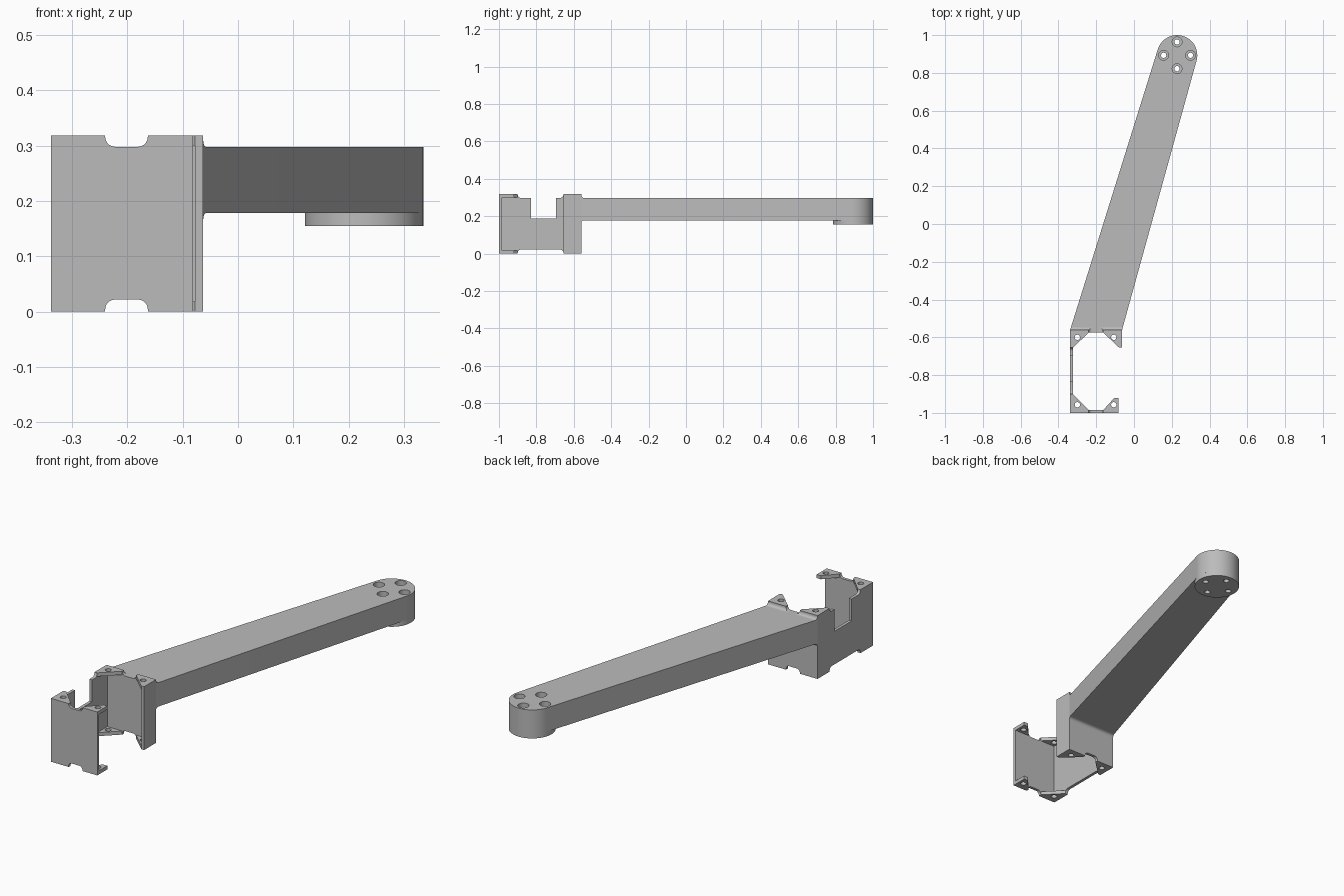
import bpy, bmesh, math
from mathutils import Vector

cube = bpy.data.objects.get("Cube")
if cube:
    bpy.data.objects.remove(cube, do_unlink=True)

GREY = bpy.data.materials.new("plain grey")
GREY.use_nodes = True
GREY.diffuse_color = (0.5, 0.5, 0.5, 1)
GREY.node_tree.nodes["Principled BSDF"].inputs["Base Color"].default_value = (0.5, 0.5, 0.5, 1)

# Main levels and bracket edges
TOP, ARM_TOP, ARM_LOW, BOSS_LOW = 0.318, 0.298, 0.178, 0.155
LEFT, RIGHT, FRONT_END = -0.338, -0.063, -0.081
FRONT, BACK, WALL = -1.0, -0.56, 0.015
TAB, NOTCH = 0.018, 0.022
TIP, TIP_R = Vector((0.228, 0.893)), 0.107


def prism(name, points, lo, hi, axis="z"):
    """Extrude a flat outline between lo and hi along an axis."""
    place = {"x": lambda u, v, w: (w, u, v),
             "y": lambda u, v, w: (u, w, v),
             "z": lambda u, v, w: (u, v, w)}[axis]
    bm = bmesh.new()
    ends = [[bm.verts.new(place(u, v, w)) for u, v in points] for w in (lo, hi)]
    bm.faces.new(ends[0])
    bm.faces.new(ends[1])
    n = len(points)
    for i in range(n):
        j = (i + 1) % n
        bm.faces.new((ends[0][i], ends[0][j], ends[1][j], ends[1][i]))
    bmesh.ops.recalc_face_normals(bm, faces=bm.faces)
    mesh = bpy.data.meshes.new(name)
    bm.to_mesh(mesh)
    bm.free()
    mesh.materials.append(GREY)
    obj = bpy.data.objects.new(name, mesh)
    bpy.context.collection.objects.link(obj)
    return obj


def arc(cx, cy, r, start, end, steps):
    return [(cx + r * math.cos(a), cy + r * math.sin(a)) for a in
            (math.radians(start + (end - start) * i / steps) for i in range(steps + 1))]


def disc(name, x, y, r, lo, hi, sides=24):
    return prism(name, arc(x, y, r, 0, 360, sides)[:-1], lo, hi)


def notch(u0, u1, floor, outside, r):
    """Open notch outline with rounded inner corners."""
    s = 1 if outside > floor else -1
    left = [(u, floor + s * (v - floor)) for u, v in arc(u0 + r, floor + r, r, 180, 270, 6)]
    right = [(u, floor + s * (v - floor)) for u, v in arc(u1 - r, floor + r, r, 270, 360, 6)]
    return [(u0, outside)] + left + right + [(u1, outside)]


def cut(obj, cutters):
    bpy.context.view_layer.objects.active = obj
    for c in cutters:
        mod = obj.modifiers.new("cut", "BOOLEAN")
        mod.operation, mod.solver, mod.object = "DIFFERENCE", "EXACT", c
        bpy.ops.object.modifier_apply(modifier=mod.name)


def discard(cutters):
    for c in cutters:
        bpy.data.objects.remove(c, do_unlink=True)


parts = []

# Arm: tapered bar wrapped tangentially round the tip
turn_right, turn_left = -15.6, 162.5
outline = [(LEFT, BACK), (RIGHT, BACK)] + arc(*TIP, TIP_R, turn_right, turn_left, 40)
arm = prism("arm", outline, ARM_LOW, ARM_TOP)
boss = disc("tip_boss", *TIP, TIP_R, BOSS_LOW, ARM_LOW, 64)

# Four counterbored screw holes in the tip
cutters = []
for k in range(4):
    a = math.pi / 2 * k
    x, y = TIP.x + 0.071 * math.cos(a), TIP.y + 0.071 * math.sin(a)
    cutters.append(disc("cutter", x, y, 0.014, 0, 1))
    cutters.append(disc("cutter", x, y, 0.026, 0.2, 1))
cut(arm, cutters)
cut(boss, cutters[::2])
discard(cutters)
parts += [arm, boss]

# Bracket walls: open C in plan
plan = [(LEFT, FRONT), (FRONT_END, FRONT), (FRONT_END, FRONT + WALL),
        (LEFT + WALL, FRONT + WALL), (LEFT + WALL, BACK - WALL),
        (RIGHT - WALL, BACK - WALL), (RIGHT - WALL, -0.655), (RIGHT, -0.655),
        (RIGHT, BACK), (LEFT, BACK)]
walls = prism("bracket_walls", plan, 0, TOP)

# Fillets where the arm meets the back wall, following the arm's slant
R = 0.015
fillets = []
for name, z, s in (("upper_fillet", ARM_TOP, 1), ("lower_fillet", ARM_LOW, -1)):
    curve = [(y, z + s * (v - z)) for y, v in arc(BACK + R, z + R, R, 180, 270, 6)]
    fillet = prism(name, [(BACK, z)] + curve, LEFT, RIGHT, "x")
    for v in fillet.data.vertices:
        v.co.x += 0.3 * (v.co.y - BACK)
    fillets.append(fillet)

# Rounded notches through the walls, and the side slot
cutters = []
for floor, outside in ((ARM_TOP, 0.4), (NOTCH, -0.1)):
    cutters.append(prism("cutter", notch(-0.24, -0.163, floor, outside, 0.018), -1.1, -0.5, "y"))
    cutters.append(prism("cutter", notch(-0.9, -0.655, floor, outside, 0.018), -0.4, -0.3, "x"))
cutters.append(prism("cutter", [(-0.83, 0.188), (-0.695, 0.188), (-0.695, 0.5), (-0.83, 0.5)],
                     -0.4, -0.3, "x"))
cut(walls, cutters)
cut(fillets[0], cutters[:1])
discard(cutters)
parts += [walls] + fillets

# Corner tabs with screw holes, at the top and bottom of the bracket
xl, xr = LEFT + WALL, RIGHT - WALL
yf, yb = FRONT + WALL, BACK - WALL
tabs = {
    "front_right_tab": [(xl, yf), (-0.24, yf), (xl, -0.9)],
    "front_left_tab": [(-0.163, yf), (FRONT_END, yf), (FRONT_END, -0.92), (-0.104, -0.92)],
    "back_right_tab": [(xl, yb), (-0.24, yb), (xl, -0.655)],
    "back_left_tab": [(-0.163, yb), (xr, yb), (xr, -0.655)],
}
holes = [disc("cutter", x, y, 0.014, -0.1, 0.5) for x in (-0.3, -0.107) for y in (-0.957, -0.6)]
for name, shape in tabs.items():
    for level, lo in (("lower", 0), ("upper", TOP - TAB)):
        tab = prism(level + "_" + name, shape, lo, lo + TAB)
        cut(tab, holes)
        parts.append(tab)
discard(holes)

# Smooth shading on curves, sharp edges kept
bpy.ops.object.select_all(action="DESELECT")
for p in parts:
    p.select_set(True)
bpy.context.view_layer.objects.active = arm
bpy.ops.object.shade_smooth_by_angle(angle=math.radians(30))
